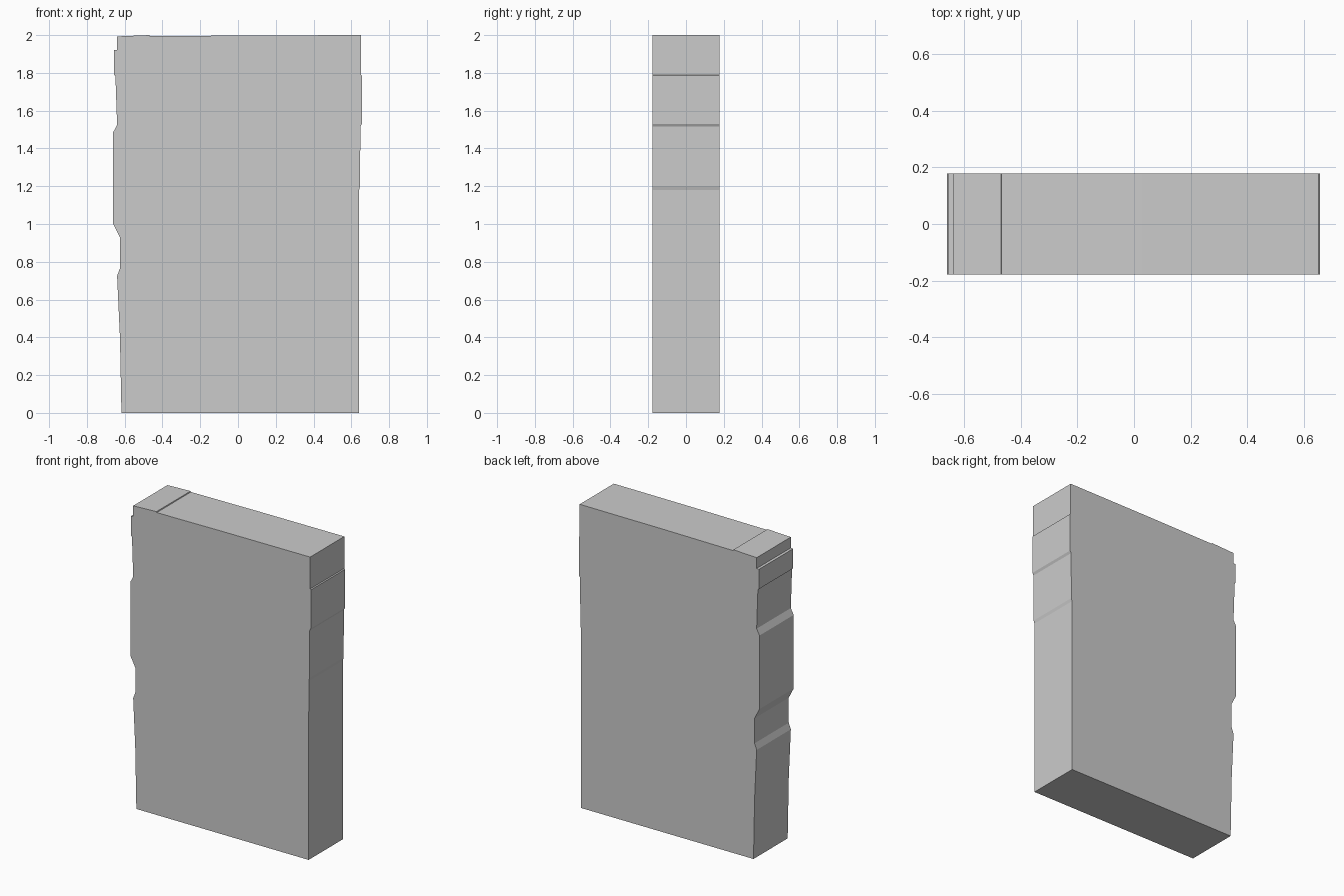
import bpy, bmesh

if "Cube" in bpy.data.objects:
    bpy.data.objects.remove(bpy.data.objects["Cube"])

HALF_DEPTH = 0.178

# Weathered slab outline (x, z), counter-clockwise seen from the front
right_edge = [(0.64, 0), (0.641, 1.18), (0.646, 1.2), (0.648, 1.515),
              (0.656, 1.53), (0.657, 1.785), (0.651, 1.79), (0.651, 2.0)]
top_edge = [(0.03, 1.998), (-0.468, 1.994), (-0.47, 2.0), (-0.64, 1.993)]
left_edge = [(-0.64, 1.922), (-0.656, 1.92), (-0.656, 1.79), (-0.649, 1.785),
             (-0.64, 1.525), (-0.661, 1.485), (-0.661, 1.0), (-0.625, 0.93),
             (-0.625, 0.765), (-0.64, 0.725), (-0.625, 0.40), (-0.617, 0)]
outline = right_edge + top_edge + left_edge

# Extrude the outline from front to back
bm = bmesh.new()
front = bm.faces.new([bm.verts.new((x, -HALF_DEPTH, z)) for x, z in outline])
ext = bmesh.ops.extrude_face_region(bm, geom=[front], use_keep_orig=True)
back = [v for v in ext["geom"] if isinstance(v, bmesh.types.BMVert)]
bmesh.ops.translate(bm, vec=(0, 2 * HALF_DEPTH, 0), verts=back)
bmesh.ops.recalc_face_normals(bm, faces=bm.faces)

mesh = bpy.data.meshes.new("stone_slab")
bm.to_mesh(mesh)
bm.free()
slab = bpy.data.objects.new("stone_slab", mesh)
bpy.context.collection.objects.link(slab)
